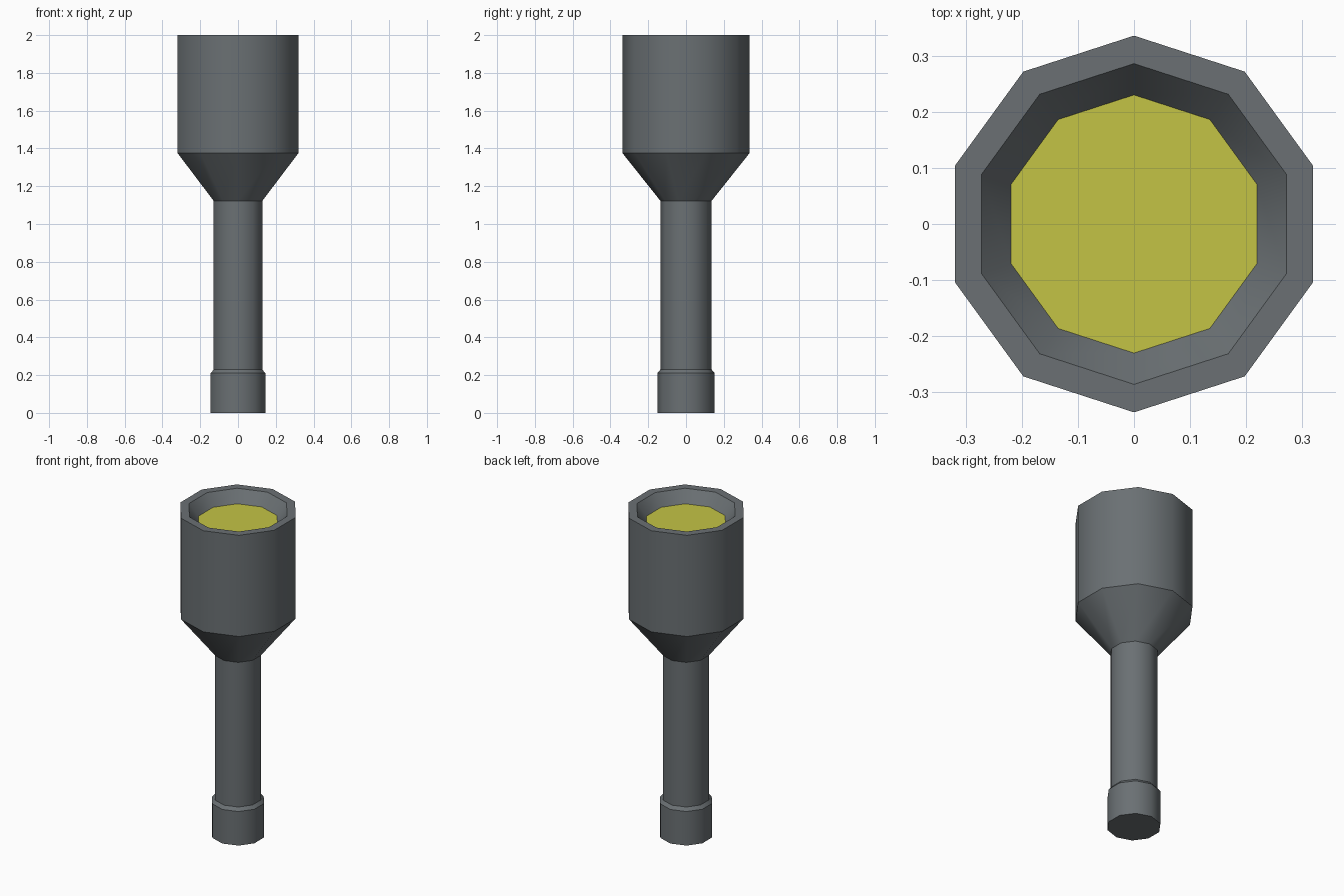
import bpy, bmesh, math

if "Cube" in bpy.data.objects:
    bpy.data.objects.remove(bpy.data.objects["Cube"])

SIDES = 10


def material(name, rgb):
    m = bpy.data.materials.new(name)
    m.diffuse_color = (*rgb, 1.0)
    m.use_nodes = True
    m.node_tree.nodes["Principled BSDF"].inputs["Base Color"].default_value = m.diffuse_color
    return m


def lathe(name, profile, mat, cap_start=False, cap_end=False):
    """Spin (radius, z) points into a ten-sided body, smooth around, sharp at each ring."""
    bm = bmesh.new()
    rings = []
    for r, z in profile:
        rings.append([bm.verts.new((r * math.cos(math.pi / 2 + k * math.tau / SIDES),
                                    r * math.sin(math.pi / 2 + k * math.tau / SIDES), z))
                      for k in range(SIDES)])
    for a, b in zip(rings, rings[1:]):
        for k in range(SIDES):
            n = (k + 1) % SIDES
            bm.faces.new((a[k], a[n], b[n], b[k])).smooth = True
    if cap_start:
        bm.faces.new(rings[0][::-1])
    if cap_end:
        bm.faces.new(rings[-1])
    for e in bm.edges:
        if abs(e.verts[0].co.z - e.verts[1].co.z) < 1e-5:
            e.smooth = False
    me = bpy.data.meshes.new(name)
    bm.to_mesh(me)
    bm.free()
    me.materials.append(mat)
    ob = bpy.data.objects.new(name, me)
    bpy.context.collection.objects.link(ob)
    return ob


grey = material("dark grey metal", (0.145, 0.163, 0.173))
yellow = material("yellow lens", (0.55, 0.55, 0.06))

# Body: collar at the foot, slim handle, flared head, rim and sloping reflector
lathe("torch_body", [(0.152, 0), (0.152, 0.21), (0.135, 0.23), (0.135, 1.122),
                     (0.337, 1.376), (0.337, 2.0), (0.287, 2.0), (0.231, 1.93)],
      grey, cap_start=True)

# Lens: flat disc closing the bottom of the reflector
lathe("lens", [(0.231, 1.93)], yellow, cap_end=True)
